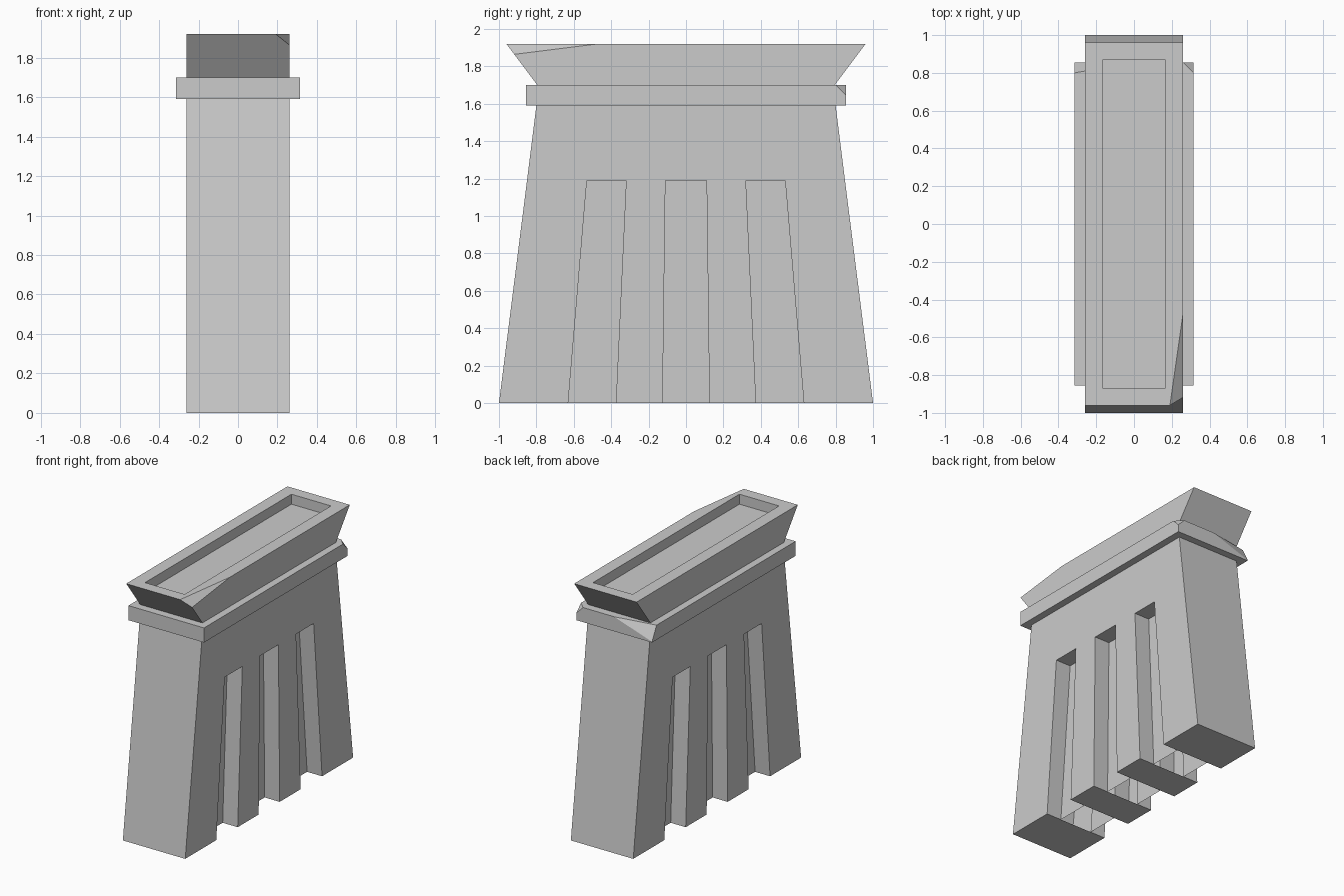
import bpy, bmesh
from mathutils import Vector

if "Cube" in bpy.data.objects:
    bpy.data.objects.remove(bpy.data.objects["Cube"])


def finish(bm, name):
    bmesh.ops.remove_doubles(bm, verts=bm.verts[:], dist=1e-5)
    bmesh.ops.recalc_face_normals(bm, faces=bm.faces[:])
    mesh = bpy.data.meshes.new(name)
    bm.to_mesh(mesh)
    bm.free()
    obj = bpy.data.objects.new(name, mesh)
    bpy.context.collection.objects.link(obj)
    return obj


def face(bm, *pts):
    return bm.faces.new([bm.verts.new(p) for p in pts])


def rect(x, y, z):
    return [(-x, -y, z), (x, -y, z), (x, y, z), (-x, y, z)]


def loft(bm, rings):
    """Closed solid through successive rectangles."""
    for a, b in zip(rings, rings[1:]):
        for i in range(4):
            j = (i + 1) % 4
            face(bm, a[i], a[j], b[j], b[i])
    face(bm, *rings[0])
    face(bm, *rings[-1])
    bmesh.ops.remove_doubles(bm, verts=bm.verts[:], dist=1e-5)


def chip(bm, a, b, c, outward):
    """Break a corner off along the plane through three points."""
    a, b, c = Vector(a), Vector(b), Vector(c)
    n = (b - a).cross(c - a).normalized()
    if n.dot(Vector(outward)) < 0:
        n.negate()
    geom = bm.verts[:] + bm.edges[:] + bm.faces[:]
    cut = bmesh.ops.bisect_plane(bm, geom=geom, dist=1e-5, plane_co=a,
                                 plane_no=n, clear_outer=True)["geom_cut"]
    edges = [e for e in cut if isinstance(e, bmesh.types.BMEdge)]
    bmesh.ops.contextual_create(bm, geom=edges)


# Tapered body with three recessed slots on each long side
W, D, H, SLOT = 0.26, 0.135, 1.59, 1.19
low = [-1, -0.63, -0.375, -0.125, 0.125, 0.375, 0.63, 1]
mid = [-0.85, -0.53, -0.32, -0.11, 0.11, 0.32, 0.53, 0.85]
bm = bmesh.new()
for s in (-1, 1):
    x, d = s * W, s * D
    for i in range(7):
        y0, y1, m0, m1 = low[i], low[i + 1], mid[i], mid[i + 1]
        if i % 2 == 0:
            face(bm, (x, y0, 0), (x, y1, 0), (x, m1, SLOT), (x, m0, SLOT))
        else:
            face(bm, (d, y0, 0), (d, y1, 0), (d, m1, SLOT), (d, m0, SLOT))
            face(bm, (x, m0, SLOT), (x, m1, SLOT), (d, m1, SLOT), (d, m0, SLOT))
            for y, m in ((y0, m0), (y1, m1)):
                face(bm, (x, y, 0), (d, y, 0), (d, m, SLOT), (x, m, SLOT))
    face(bm, *[(x, m, SLOT) for m in mid], (x, 0.8, H), (x, -0.8, H))
    face(bm, (-W, s, 0), (W, s, 0), (W, s * 0.85, SLOT), (-W, s * 0.85, SLOT))
    face(bm, (-W, s * 0.85, SLOT), (W, s * 0.85, SLOT), (W, s * 0.8, H), (-W, s * 0.8, H))
# Leg soles (the recessed web stays open underneath)
for i in (0, 2, 4, 6):
    face(bm, (-W, low[i], 0), (W, low[i], 0), (W, low[i + 1], 0), (-W, low[i + 1], 0))
finish(bm, "body")

# Ledge with two broken corners at the back
bm = bmesh.new()
loft(bm, [rect(0.315, 0.855, H), rect(0.315, 0.855, 1.70)])
chip(bm, (0.26, 0.855, 1.70), (0.315, 0.80, 1.70), (0.315, 0.855, 1.645), (1, 1, 1))
chip(bm, (-0.315, 0.80, 1.70), (0, 0.855, 1.70), (-0.315, 0.855, 1.595), (-1, 1, 1))
finish(bm, "ledge")

# Flared crown with a shallow tray and one broken front corner
bm = bmesh.new()
loft(bm, [rect(W, 0.795, 1.70), rect(W, 0.96, 1.92),
          rect(0.165, 0.872, 1.92), rect(0.165, 0.872, 1.845)])
chip(bm, (0.26, -0.47, 1.92), (0.19, -0.96, 1.92), (0.26, -0.918, 1.864), (1, -1, 1))
finish(bm, "crown")
